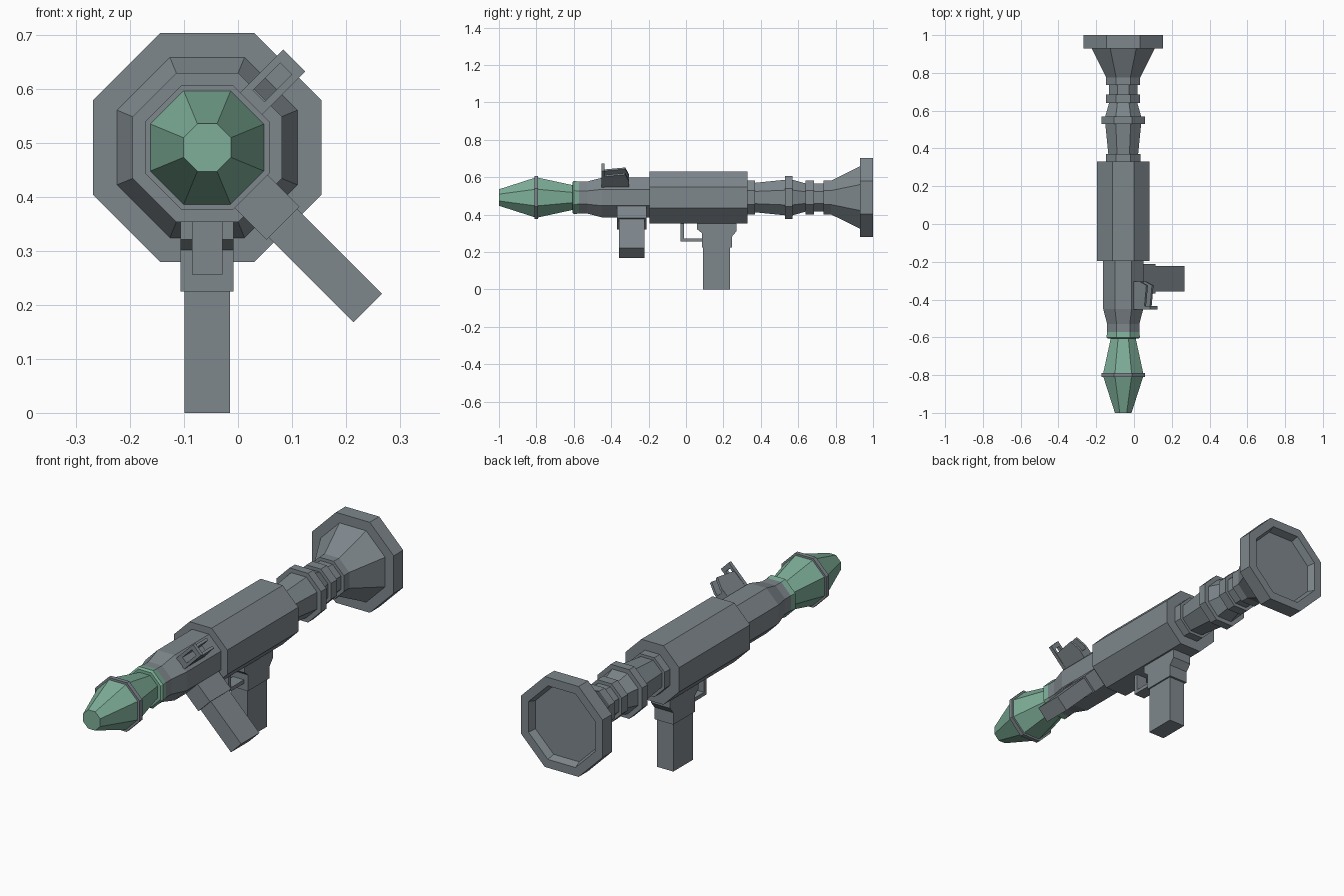
import bpy, bmesh, math
from mathutils import Matrix, Vector

cube = bpy.data.objects.get("Cube")
if cube:
    bpy.data.objects.remove(cube, do_unlink=True)

AXIS = Vector((-0.057, 0, 0.491))   # centre line of the tube
SIDES = 8


def material(name, rgb):
    m = bpy.data.materials.new(name)
    m.use_nodes = True
    m.diffuse_color = (*rgb, 1)
    m.node_tree.nodes["Principled BSDF"].inputs["Base Color"].default_value = (*rgb, 1)
    return m


GREY = material("gunmetal grey", (0.21, 0.245, 0.265))
GREEN = material("warhead green", (0.21, 0.43, 0.32))


def finish(name, bm, mat):
    bmesh.ops.recalc_face_normals(bm, faces=bm.faces)
    me = bpy.data.meshes.new(name)
    bm.to_mesh(me)
    bm.free()
    me.materials.append(mat)
    ob = bpy.data.objects.new(name, me)
    bpy.context.collection.objects.link(ob)
    return ob


def lathe(name, profile, mat=GREY):
    """Octagonal tube along y from (y, flat radius) pairs, capped at both ends."""
    bm = bmesh.new()
    rings = []
    for y, r in profile:
        c = r / math.cos(math.pi / SIDES)
        angles = [(k + 0.5) * math.tau / SIDES for k in range(SIDES)]
        rings.append([bm.verts.new(AXIS + Vector((c * math.cos(a), y, c * math.sin(a))))
                      for a in angles])
    for a, b in zip(rings, rings[1:]):
        for k in range(SIDES):
            n = (k + 1) % SIDES
            bm.faces.new((a[k], a[n], b[n], b[k]))
    bm.faces.new(rings[0])
    bm.faces.new(rings[-1])
    return finish(name, bm, mat)


def prism(name, outline, half, angle=0, shift=0, mat=GREY):
    """Side outline of (y, distance from axis) pairs, given thickness across,
    turned about the tube axis; angle 0 points straight up."""
    bm = bmesh.new()
    f = bm.faces.new([bm.verts.new((shift - half, y, d)) for y, d in outline])
    new = bmesh.ops.extrude_face_region(bm, geom=[f])["geom"]
    bmesh.ops.translate(bm, vec=(2 * half, 0, 0),
                        verts=[v for v in new if isinstance(v, bmesh.types.BMVert)])
    turn = Matrix.Translation(AXIS) @ Matrix.Rotation(math.radians(angle), 4, "Y")
    bmesh.ops.transform(bm, matrix=turn, verts=bm.verts)
    return finish(name, bm, mat)


def box(name, y0, y1, d0, d1, half, angle=0, shift=0):
    return prism(name, [(y0, d0), (y1, d0), (y1, d1), (y0, d1)], half, angle, shift)


# Warhead
lathe("warhead_nose", [(-1, 0.044), (-0.81, 0.105)], GREEN)
lathe("warhead_band", [(-0.81, 0.115), (-0.79, 0.115)])
lathe("warhead_tail", [(-0.79, 0.106), (-0.605, 0.066)], GREEN)
lathe("warhead_collar", [(-0.607, 0.08), (-0.6, 0.089), (-0.572, 0.085)], GREEN)

# Tube
lathe("front_tube", [(-0.572, 0.085), (-0.53, 0.085), (-0.45, 0.106), (-0.19, 0.106)])
lathe("main_body", [(-0.195, 0.138), (0.33, 0.138)])
lathe("rear_tube", [(0.33, 0.092), (0.37, 0.092), (0.37, 0.079), (0.53, 0.095),
                    (0.53, 0.115), (0.57, 0.115), (0.57, 0.095), (0.64, 0.075),
                    (0.64, 0.09), (0.685, 0.09), (0.685, 0.075), (0.735, 0.075),
                    (0.735, 0.09), (0.78, 0.09)])
lathe("exhaust_bell", [(0.775, 0.09), (0.93, 0.167), (0.93, 0.2115), (1, 0.2115),
                       (1, 0.172), (0.965, 0.16)])

# Pistol grip, hanging straight down
box("rear_grip", 0.09, 0.235, 0.25, 0.491, 0.042, 180)
prism("grip_mount", [(0.06, 0.12), (0.27, 0.12), (0.27, 0.18), (0.245, 0.21),
                     (0.245, 0.266), (0.085, 0.266), (0.085, 0.19), (0.06, 0.17)],
      0.049, 180)

# Trigger guard
box("guard_bottom", -0.03, 0.09, 0.218, 0.235, 0.0285, 180)
box("guard_front", -0.03, -0.012, 0.12, 0.235, 0.0285, 180)

# Side foregrip, angled down to the left
box("foregrip_mount", -0.368, -0.212, 0.05, 0.198, 0.043, 135)
box("foregrip", -0.357, -0.222, 0.15, 0.42, 0.0375, 135)

# Sight, angled up to the left
box("sight_base", -0.45, -0.305, 0.08, 0.135, 0.028, 45)
for side, s in (("left", 1), ("right", -1)):
    prism("sight_rail_" + side, [(-0.44, 0.12), (-0.305, 0.12), (-0.305, 0.15),
                                 (-0.325, 0.2), (-0.44, 0.185)], 0.006, 45, s * 0.021)
    box("sight_post_" + side, -0.452, -0.435, 0.1, 0.228, 0.007, 45, s * 0.022)
box("sight_top", -0.452, -0.435, 0.206, 0.228, 0.029, 45)
